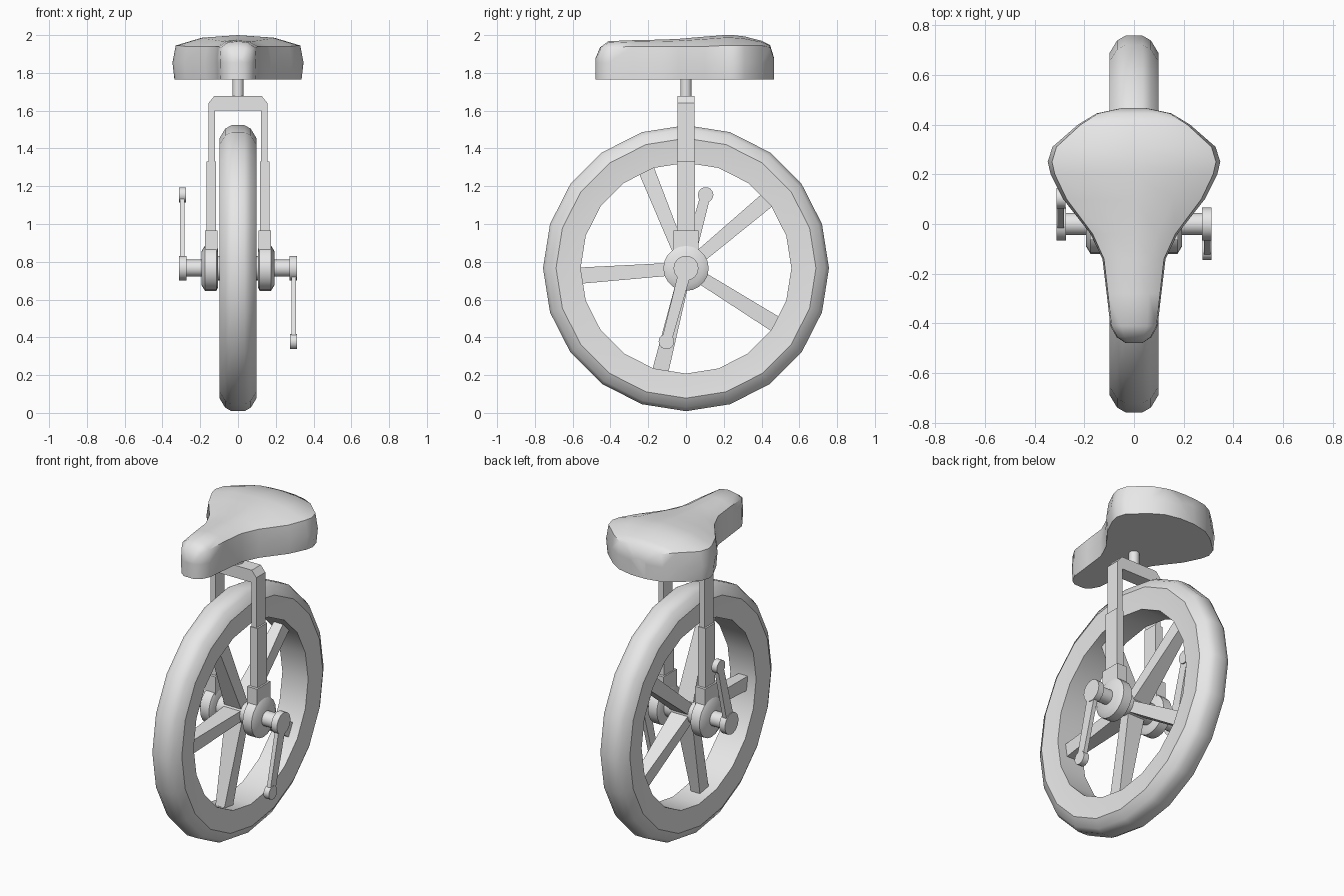
import bpy, bmesh, math
from mathutils import Matrix, Vector

if "Cube" in bpy.data.objects:
    bpy.data.objects.remove(bpy.data.objects["Cube"])

AXLE_Z = 0.766
AXLE = Matrix.Translation((0, 0, AXLE_Z))

grey = bpy.data.materials.new("plain_grey")
grey.use_nodes = True
grey.diffuse_color = (0.8, 0.8, 0.8, 1)
grey.node_tree.nodes["Principled BSDF"].inputs["Base Color"].default_value = (0.8, 0.8, 0.8, 1)


def finish(name, bm, matrix=None, smooth=None):
    """Turn a bmesh into a named object with outward normals."""
    if matrix:
        bm.transform(matrix)
    bmesh.ops.recalc_face_normals(bm, faces=bm.faces)
    mesh = bpy.data.meshes.new(name)
    bm.to_mesh(mesh)
    bm.free()
    mesh.materials.append(grey)
    obj = bpy.data.objects.new(name, mesh)
    bpy.context.collection.objects.link(obj)
    if smooth:
        bpy.ops.object.select_all(action="DESELECT")
        obj.select_set(True)
        bpy.context.view_layer.objects.active = obj
        bpy.ops.object.shade_smooth_by_angle(angle=math.radians(smooth))
    return obj


def loft(bm, rings, closed=False):
    """Skin a list of equal-length point rings, capping the ends unless closed."""
    rows = [[bm.verts.new(p) for p in ring] for ring in rings]
    pairs = list(zip(rows, rows[1:])) + ([(rows[-1], rows[0])] if closed else [])
    for a, b in pairs:
        for i in range(len(a)):
            j = (i + 1) % len(a)
            bm.faces.new((a[i], a[j], b[j], b[i]))
    if not closed:
        bm.faces.new(rows[0])
        bm.faces.new(rows[-1])


def lathe(name, profile, sides, matrix=AXLE, closed=False, smooth=35):
    """Spin (x, radius) pairs around the x axis."""
    bm = bmesh.new()
    turn = [math.tau * i / sides for i in range(sides)]
    loft(bm, [[(x, r * math.cos(t), r * math.sin(t)) for t in turn] for x, r in profile], closed)
    return finish(name, bm, matrix, smooth)


def bar(name, x, half_y, z, matrix=None):
    """Box spanning x and z ranges, centred on y."""
    bm = bmesh.new()
    loft(bm, [[(x[0], -half_y, h), (x[1], -half_y, h), (x[1], half_y, h), (x[0], half_y, h)] for h in z])
    return finish(name, bm, matrix)


def taper(name, x, start, end, angle, matrix=AXLE):
    """Tapered arm pointing along an angle in the yz plane; ends are (distance, half_x, half_width)."""
    bm = bmesh.new()
    loft(bm, [[(x + sx * hx, d, sy * hw) for sx, sy in ((-1, -1), (1, -1), (1, 1), (-1, 1))]
              for d, hx, hw in (start, end)])
    return finish(name, bm, matrix @ Matrix.Rotation(math.radians(angle), 4, "X"))


# Wheel: tyre with rim, hub core and five spokes
side = [(0.088, 0.558), (0.092, 0.635), (0.098, 0.688), (0.068, 0.738), (0.035, 0.757)]
lathe("tyre", side + [(-x, r) for x, r in reversed(side)], 20, closed=True)
lathe("hub_core", [(-0.12, 0.065), (0.12, 0.065)], 20)
for k in range(5):
    taper(f"spoke_{k + 1}", 0, (0.0, 0.06, 0.032), (0.565, 0.03, 0.043), 40 + 72 * k)

# Fork legs, bearing housings, axle stubs and cranks on both sides
for label, s, crank_angle in (("left", 1, 255), ("right", -1, 75)):
    mirror = Matrix.Scale(s, 4, (1, 0, 0))
    lathe(f"{label}_bearing", [(0.105, 0.1), (0.115, 0.12), (0.175, 0.12), (0.193, 0.09)], 20, AXLE @ mirror)
    lathe(f"{label}_axle", [(0.18, 0.045), (0.28, 0.045)], 16, AXLE @ mirror)
    bar(f"{label}_fork_socket", (0.108, 0.176), 0.065, (0.80, 0.965), mirror)
    bar(f"{label}_fork_lower", (0.116, 0.166), 0.048, (0.90, 1.33), mirror)
    lathe(f"{label}_crank_boss", [(0.273, 0.066), (0.312, 0.066)], 18, AXLE @ mirror)
    taper(f"{label}_crank_arm", 0.295 * s, (0.03, 0.013, 0.033), (0.4, 0.013, 0.026), crank_angle)
    a = math.radians(crank_angle)
    tip = Matrix.Translation((0, 0.402 * math.cos(a), 0.402 * math.sin(a)))
    lathe(f"{label}_crank_tip", [(0.275, 0.041), (0.312, 0.041)], 14, AXLE @ tip @ mirror)

# Fork crown: one bent strip with chamfered corners
half = [(0.122, 1.30), (0.156, 1.30), (0.156, 1.64), (0.125, 1.678)]
outline = half + [(-x, z) for x, z in reversed(half)] + [(-0.122, 1.602), (0.122, 1.602)]
bm = bmesh.new()
loft(bm, [[(x, y, z) for x, z in outline] for y in (-0.044, 0.044)])
finish("fork_crown", bm)

# Seat post
lathe("seat_post", [(1.66, 0.03), (1.80, 0.03)], 16, Matrix.Rotation(math.radians(-90), 4, "Y"))

# Saddle: cross-sections as (y, half width, shoulder height, top height)
stations = [(-0.478, 0.035, 1.87, 1.88), (-0.455, 0.070, 1.92, 1.935), (-0.41, 0.095, 1.935, 1.968),
            (-0.28, 0.110, 1.94, 1.973), (-0.14, 0.127, 1.94, 1.976), (-0.04, 0.175, 1.94, 1.98),
            (0.10, 0.285, 1.94, 1.992), (0.20, 0.335, 1.945, 2.0), (0.25, 0.347, 1.945, 2.0),
            (0.31, 0.328, 1.945, 1.993), (0.40, 0.225, 1.945, 1.97), (0.445, 0.150, 1.935, 1.948),
            (0.466, 0.050, 1.87, 1.88)]
rings = []
for y, w, shoulder, top in stations:
    mid = shoulder + 0.75 * (top - shoulder)
    right = [(0.97 * w, 1.765), (w, 1.855), (0.95 * w, shoulder), (0.55 * w, mid)]
    section = right + [(0, top)] + [(-x, z) for x, z in reversed(right)]
    rings.append([(x, y, z) for x, z in section])
bm = bmesh.new()
loft(bm, rings)
finish("saddle", bm, smooth=50)
